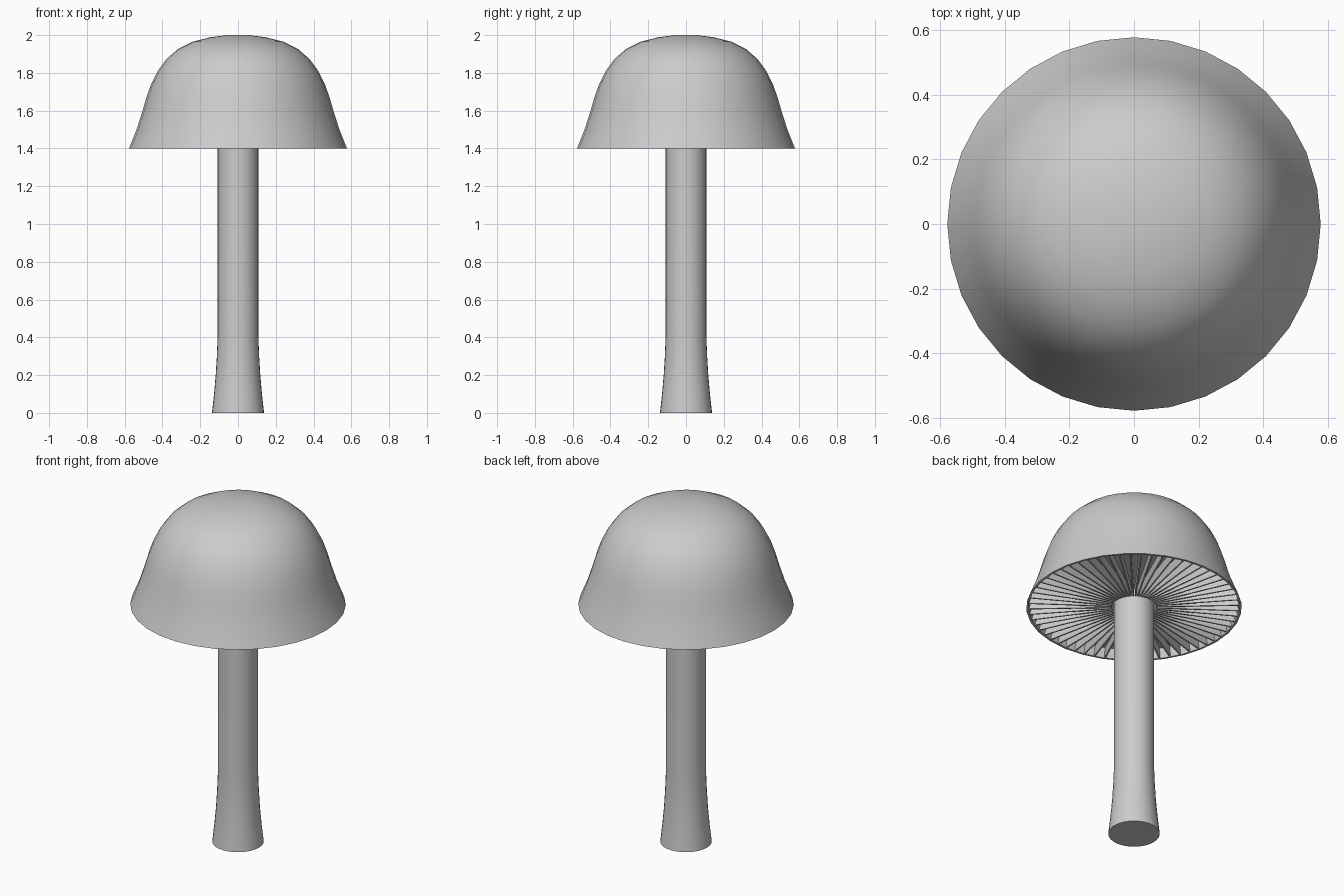
import bpy, bmesh
from math import sin, cos, pi

if "Cube" in bpy.data.objects:
    bpy.data.objects.remove(bpy.data.objects["Cube"])

SIDES = 32
GILLS = 60


def finish(name, bm, smooth=True):
    bmesh.ops.remove_doubles(bm, verts=bm.verts[:], dist=1e-5)
    bmesh.ops.recalc_face_normals(bm, faces=bm.faces[:])
    me = bpy.data.meshes.new(name)
    bm.to_mesh(me)
    bm.free()
    ob = bpy.data.objects.new(name, me)
    bpy.context.collection.objects.link(ob)
    if smooth:
        bpy.ops.object.select_all(action='DESELECT')
        ob.select_set(True)
        bpy.context.view_layer.objects.active = ob
        bpy.ops.object.shade_smooth_by_angle(angle=0.7)
    return ob


def lathe(name, profile):
    bm = bmesh.new()
    vs = [bm.verts.new((r, 0, z)) for r, z in profile]
    es = [bm.edges.new(p) for p in zip(vs, vs[1:])]
    bmesh.ops.spin(bm, geom=vs + es, cent=(0, 0, 0), axis=(0, 0, 1),
                   angle=2 * pi, steps=SIDES, use_merge=True)
    return finish(name, bm)


# Stem with flared foot
lathe("stem", [(0, 0), (0.138, 0), (0.127, 0.1), (0.118, 0.2), (0.112, 0.3),
               (0.108, 0.4), (0.108, 0.9), (0.108, 1.5), (0, 1.5)])

# Bell-shaped cap with a shallow underside
lathe("cap", [(0, 2.0), (0.06, 2.0), (0.15, 1.988), (0.24, 1.965), (0.32, 1.925),
              (0.38, 1.872), (0.425, 1.81), (0.46, 1.74), (0.485, 1.67),
              (0.505, 1.6), (0.537, 1.5), (0.577, 1.4),
              (0.565, 1.4), (0.55, 1.455), (0, 1.455)])

# Radial gill plates under the cap
bm = bmesh.new()
for i in range(GILLS):
    a = 2 * pi * i / GILLS
    ca, sa = cos(a), sin(a)
    quads = []
    for t in (-0.004, 0.004):
        quads.append([bm.verts.new((r * ca - t * sa, r * sa + t * ca, z))
                      for r, z in ((0.12, 1.4), (0.562, 1.4), (0.55, 1.46), (0.12, 1.46))])
    p, q = quads
    bm.faces.new(p)
    bm.faces.new(q[::-1])
    for k in range(4):
        n = (k + 1) % 4
        bm.faces.new((p[k], q[k], q[n], p[n]))
finish("gills", bm, smooth=False)
